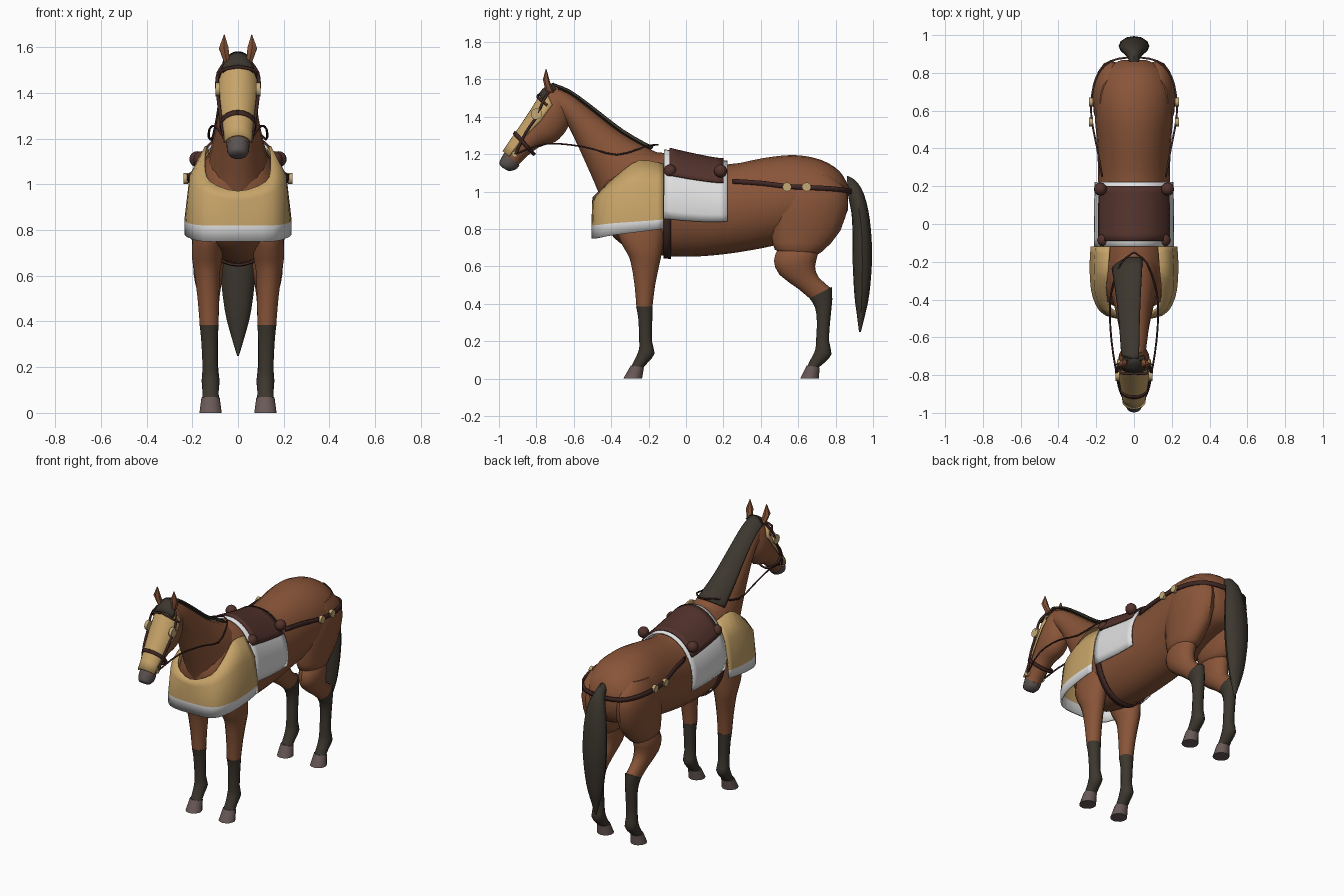
import bpy, bmesh, math
from mathutils import Vector

default_cube = bpy.data.objects.get("Cube")
if default_cube:
    bpy.data.objects.remove(default_cube, do_unlink=True)


def material(name, *rgb):
    mat = bpy.data.materials.new(name)
    mat.use_nodes = True
    mat.diffuse_color = (*rgb, 1)
    mat.node_tree.nodes["Principled BSDF"].inputs["Base Color"].default_value = (*rgb, 1)
    return mat


coat = material("chestnut coat", .25, .09, .04)
hair = material("dark hair", .045, .037, .027)
horn = material("grey hoof", .14, .1, .095)
skin = material("grey muzzle", .1, .085, .08)
tan = material("tan cloth", .57, .37, .14)
white = material("white cloth", .75, .75, .75)
seat = material("saddle leather", .085, .032, .025)
strap = material("strap leather", .05, .02, .017)
metal = material("pale brass", .56, .4, .19)


def smooth(points, steps=3):
    """Catmull-Rom refinement of a list of equal-length tuples."""
    out, last = [], len(points) - 1
    for i in range(last):
        a, b, c, d = (points[min(max(j, 0), last)] for j in range(i - 1, i + 3))
        for s in range(steps):
            t = s / steps
            out.append(tuple(
                q + t * ((r - p) + t * ((2*p - 5*q + 4*r - e) + t * (3*q - p - 3*r + e))) / 2
                for p, q, r, e in zip(a, b, c, d)))
    return out + [tuple(points[-1])]


def ring_at(rings, y):
    """Interpolated ring whose leading point lies at y."""
    for a, b in zip(rings, rings[1:]):
        if (a[0] - y) * (b[0] - y) <= 0 and a[0] != b[0]:
            t = (y - a[0]) / (b[0] - a[0])
            return tuple(p + t * (q - p) for p, q in zip(a, b))
    return rings[-1]


def grid(name, mats, rows, closed=False, thick=0.0, mirror=False):
    """Skin rows of points; closed rows also get end caps."""
    bm = bmesh.new()
    verts = [[bm.verts.new(p) for p in row] for row in rows]
    n = len(verts[0])
    for a, b in zip(verts, verts[1:]):
        for i in range(n if closed else n - 1):
            j = (i + 1) % n
            bm.faces.new((a[i], a[j], b[j], b[i]))
    if closed:
        bm.faces.new(verts[0])
        bm.faces.new(verts[-1])
    bmesh.ops.recalc_face_normals(bm, faces=bm.faces)
    mesh = bpy.data.meshes.new(name)
    bm.to_mesh(mesh)
    bm.free()
    obj = bpy.data.objects.new(name, mesh)
    bpy.context.collection.objects.link(obj)
    for mat in mats:
        mesh.materials.append(mat)
    if thick:
        mod = obj.modifiers.new("Thickness", "SOLIDIFY")
        mod.thickness, mod.offset = thick, 0
    if mirror:
        obj.modifiers.new("Mirror", "MIRROR")
    return obj


def loft(name, mat, rings, n=18, arc=None, grow=0.0, mirror=False):
    """Rings are (y, z, y, z of opposite ends, half width, centre x)."""
    rows = []
    for y0, z0, y1, z1, w, *cx in rings:
        mid = Vector((cx[0] if cx else 0, (y0 + y1) / 2, (z0 + z1) / 2))
        axis = Vector((0, y0 - y1, z0 - z1)) / 2
        axis *= 1 + grow / axis.length
        lo, hi = arc or (0, 360)
        count = n + 1 if arc else n
        angles = [math.radians(lo + (hi - lo) * i / n) for i in range(count)]
        rows.append([mid + axis * math.cos(a) + Vector((w + grow, 0, 0)) * math.sin(a)
                     for a in angles])
    return grid(name, [mat], rows, not arc, .01 if arc else 0, mirror)


def cord(name, points, radius):
    for side, word in ((1, "left"), (-1, "right")):
        curve = bpy.data.curves.new(f"{word}_{name}", "CURVE")
        curve.dimensions, curve.bevel_depth, curve.bevel_resolution = "3D", radius, 1
        path = smooth(points)
        line = curve.splines.new("POLY")
        line.points.add(len(path) - 1)
        for p, (x, y, z) in zip(line.points, path):
            p.co = (side * x, y, z, 1)
        curve.materials.append(strap)
        bpy.context.collection.objects.link(bpy.data.objects.new(curve.name, curve))


def disc(name, x, y, z, radius, depth):
    for side, word in ((1, "left"), (-1, "right")):
        bpy.ops.mesh.primitive_cylinder_add(vertices=12, radius=radius, depth=depth,
                                            location=(side * x, y, z),
                                            rotation=(0, math.pi / 2, 0))
        bpy.context.object.name = f"{word}_{name}"
        bpy.context.object.data.materials.append(metal)


# Trunk, neck and head
body = smooth([
    (-.46, 1.02, -.44, .85, .07), (-.42, 1.11, -.4, .77, .14), (-.32, 1.18, -.31, .7, .18),
    (-.15, 1.21, -.15, .66, .19), (.03, 1.175, .03, .652, .192), (.22, 1.145, .22, .667, .19),
    (.42, 1.18, .42, .7, .195), (.58, 1.195, .58, .74, .208), (.72, 1.17, .72, .78, .2),
    (.82, 1.11, .82, .82, .155), (.868, 1.03, .865, .9, .07)])
loft("body", coat, body, 24)
neck = smooth([
    (-.1, 1.19, -.42, .85, .15), (-.19, 1.225, -.47, 1, .128), (-.35, 1.315, -.535, 1.15, .1),
    (-.5, 1.43, -.59, 1.27, .08), (-.62, 1.52, -.63, 1.35, .07), (-.71, 1.56, -.65, 1.37, .062)])
loft("neck", coat, neck)
head = smooth([
    (-.69, 1.565, -.62, 1.37, .055), (-.755, 1.53, -.645, 1.32, .08),
    (-.82, 1.43, -.7, 1.265, .083), (-.88, 1.34, -.79, 1.235, .066),
    (-.945, 1.245, -.87, 1.17, .052), (-.975, 1.2, -.9, 1.135, .05)])
loft("head", coat, head)
loft("muzzle", skin, smooth([
    (-.97, 1.21, -.89, 1.14, .051), (-.99, 1.175, -.91, 1.118, .048),
    (-.998, 1.15, -.945, 1.11, .036), (-.985, 1.13, -.96, 1.115, .018)]), 14)
loft("ear", coat, [(-.75, 1.53, -.705, 1.53, .014, .048), (-.765, 1.6, -.728, 1.59, .024, .062),
                   (-.75, 1.655, -.746, 1.655, .002, .06)], 6, mirror=True)

# Mane, forelock and tail
loft("mane", hair, neck[3:], 10, (-52, 18), .018)
loft("forelock", hair, [ring_at(head, y) for y in (-.7, -.73, -.755, -.775)], 8, (-42, 42), .018)
loft("tail", hair, smooth([
    (.86, 1.085, .865, 1, .028), (.905, 1.06, .87, .96, .036), (.95, .99, .885, .88, .062),
    (.983, .85, .89, .78, .078), (.995, .65, .89, .65, .08), (.98, .45, .9, .45, .058),
    (.955, .33, .915, .33, .028), (.935, .25, .925, .25, .004)]), 12)

# Front legs
loft("front_leg", coat, smooth([
    (-.36, .9, -.1, .9, .05, .125), (-.365, .77, -.115, .77, .068, .132),
    (-.315, .67, -.13, .67, .067, .135), (-.295, .62, -.14, .62, .058, .135),
    (-.275, .5, -.165, .5, .048, .13), (-.265, .38, -.18, .38, .042, .126)], 2), 14, mirror=True)
loft("front_sock", hair, smooth([
    (-.267, .385, -.178, .385, .043, .126), (-.255, .32, -.18, .32, .037, .125),
    (-.25, .2, -.182, .2, .034, .122), (-.253, .15, -.168, .135, .04, .12),
    (-.275, .1, -.2, .09, .036, .12), (-.292, .065, -.228, .06, .038, .12)], 2), 14, mirror=True)
loft("front_hoof", horn, [(-.295, .07, -.225, .06, .041, .12),
                          (-.335, 0, -.235, 0, .05, .12)], 14, mirror=True)

# Hind legs
loft("thigh", coat, smooth([
    (.53, 1.08, .77, 1.09, .06, .12), (.48, 1, .84, 1.03, .09, .12),
    (.46, .88, .866, .94, .098, .122), (.458, .77, .825, .79, .085, .12),
    (.475, .69, .73, .68, .07, .122), (.53, .665, .69, .66, .045, .122)], 2), 16, mirror=True)
loft("gaskin", coat, smooth([
    (.49, .69, .7, .71, .055, .125), (.47, .63, .705, .665, .068, .13),
    (.5, .555, .69, .6, .06, .13), (.6, .48, .71, .54, .046, .126),
    (.665, .425, .78, .48, .04, .123)], 2), 14, mirror=True)
loft("hind_sock", hair, smooth([
    (.66, .43, .78, .49, .042, .123), (.69, .38, .782, .42, .037, .122),
    (.7, .3, .77, .3, .034, .12), (.695, .2, .765, .2, .034, .12),
    (.69, .15, .778, .13, .04, .12), (.665, .1, .74, .085, .036, .12),
    (.648, .065, .71, .06, .038, .12)], 2), 14, mirror=True)
loft("hind_hoof", horn, [(.645, .07, .715, .06, .041, .12),
                         (.61, 0, .71, 0, .05, .12)], 14, mirror=True)

# Chest cloth: half rows from the shoulder to the centre front, reflected across
hem = [(.225, -.12, .85), (.23, -.25, .84), (.213, -.39, .83), (.15, -.48, .82), (0, -.5, .82)]
rows = [
    [(.13, -.12, 1.145), (.14, -.25, 1.165), (.147, -.36, 1.09), (.12, -.45, 1.01), (0, -.495, .97)],
    [(.2, -.12, 1.03), (.207, -.25, 1.04), (.2, -.37, 1.01), (.145, -.472, .96), (0, -.498, .93)],
    hem,
    [(x, y, .75 + (z - .82) * 1.7) for x, y, z in hem]]
rows = [smooth(row + [(-x, y, z) for x, y, z in row[-2::-1]]) for row in rows]
chest = grid("chest_cloth", [tan, white], rows, thick=.01)
for face in chest.data.polygons:
    face.material_index = int(face.index >= 2 * (len(rows[0]) - 1))

# Saddle cloth, saddle, its rolls and girth
span = lambda a, b, n=8: [ring_at(body, a + (b - a) * i / n) for i in range(n + 1)]
loft("saddle_cloth", white, span(-.118, .222), 24, (-105, 105), .015)
loft("saddle", seat, span(-.088, .2), 18, (-58, 58), .027)
loft("girth", strap, span(-.12, -.08, 2), 24, (80, 280), .009)
for x, y in ((.16, -.085), (.178, .185)):
    for side, word in ((1, "left"), (-1, "right")):
        bpy.ops.mesh.primitive_uv_sphere_add(segments=12, ring_count=8, radius=.035,
                                             location=(side * x, y, 1.11))
        bpy.context.object.name = f"{word}_saddle_roll"
        bpy.context.object.data.materials.append(seat)

# Breeching strap around the rump, with studs
path = smooth([(.168, .25, 1.055), (.195, .4, 1.045), (.222, .54, 1.028), (.226, .65, 1.022),
               (.198, .78, 1.015), (.125, .862, 1.005), (0, .885, 1)])
path += [(-x, y, z) for x, y, z in path[-2::-1]]
grid("breeching_strap", [strap],
     [[(x, y, z + h) for x, y, z in path] for h in (-.013, .013)], thick=.01)
for y in (.54, .645):
    disc("strap_stud", .228, y, 1.025, .024, .02)

# Face plate, bridle and reins
loft("face_plate", tan, [ring_at(head, y) for y in (-.75, -.78, -.82, -.86, -.9, -.94, -.97)],
     14, (-72, 72), .009)
loft("noseband", strap, [ring_at(head, y) for y in (-.9, -.912)], 18, (0, 360), .016)
cord("cheek_strap", [(.09, -.79, 1.41), (.078, -.86, 1.31), (.06, -.91, 1.2)], .008)
cord("crown_strap", [(.092, -.79, 1.42), (.085, -.76, 1.49), (.03, -.715, 1.565)], .008)
cord("brow_strap", [(.088, -.74, 1.46), (.068, -.79, 1.5), (0, -.79, 1.515)], .007)
cord("rein", [(.06, -.91, 1.2), (.1, -.75, 1.255), (.125, -.55, 1.24), (.122, -.37, 1.197),
              (.07, -.21, 1.243), (0, -.15, 1.25)], .005)
disc("cheek_boss", .088, -.8, 1.415, .03, .02)
disc("bit_ring", .057, -.915, 1.2, .017, .012)

# Smooth shading with sharp edges kept
bpy.ops.object.select_all(action="DESELECT")
for obj in bpy.context.collection.objects:
    if obj.type == "MESH":
        obj.select_set(True)
        bpy.context.view_layer.objects.active = obj
bpy.ops.object.shade_smooth_by_angle(angle=math.radians(40))
